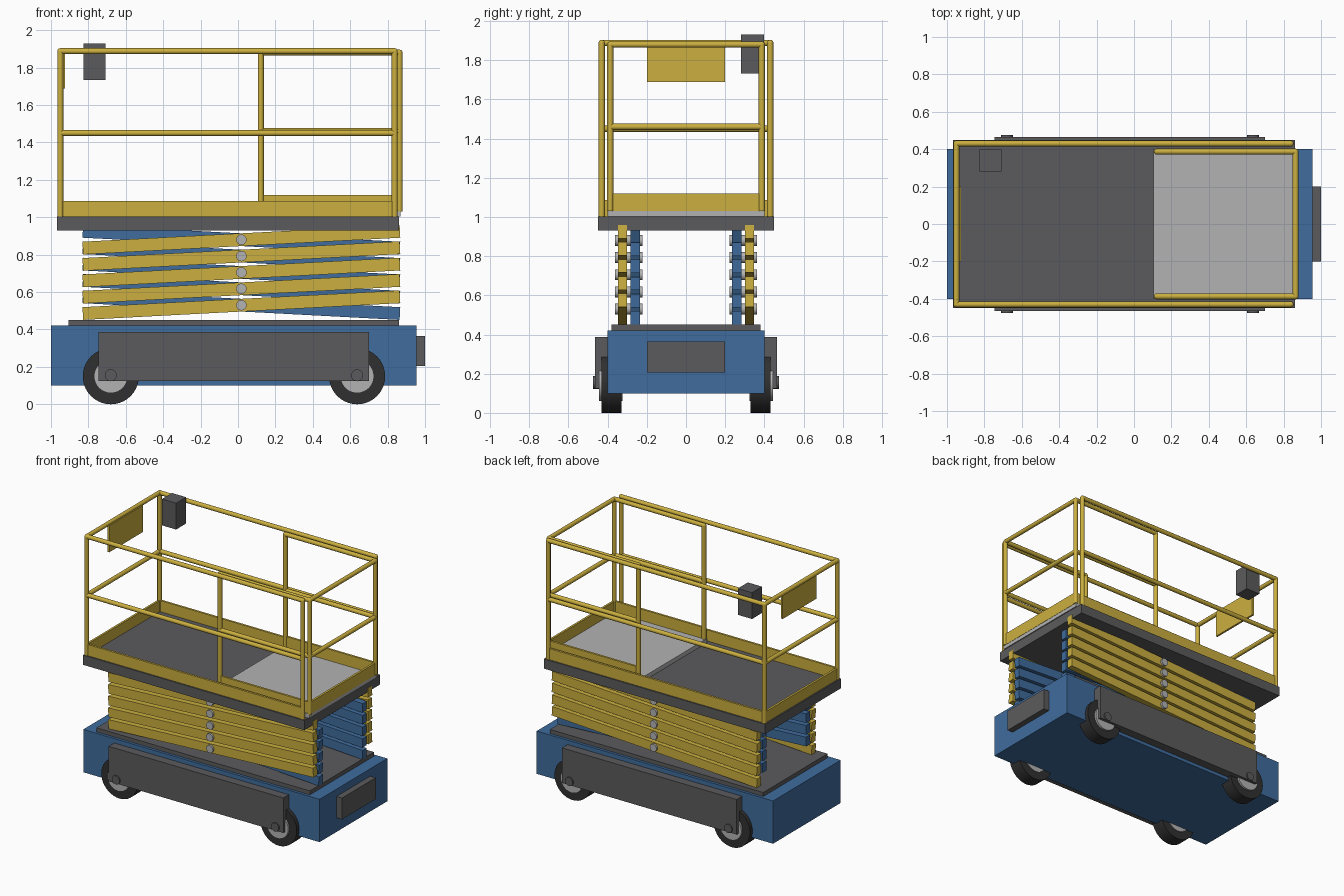
import bpy, bmesh, math
from mathutils import Matrix, Vector

if "Cube" in bpy.data.objects:
    bpy.data.objects.remove(bpy.data.objects["Cube"])


def material(name, rgb):
    m = bpy.data.materials.new(name)
    m.diffuse_color = (*rgb, 1)
    m.use_nodes = True
    m.node_tree.nodes["Principled BSDF"].inputs["Base Color"].default_value = m.diffuse_color
    return m


YELLOW = material("yellow_paint", (0.60, 0.43, 0.05))
BLUE = material("blue_paint", (0.05, 0.15, 0.34))
DARK = material("dark_grey", (0.105, 0.105, 0.11))
RUBBER = material("rubber", (0.03, 0.03, 0.03))
LIGHT = material("light_grey", (0.45, 0.45, 0.45))


def finish(name, bm, mat, smooth=False):
    mesh = bpy.data.meshes.new(name)
    bm.normal_update()
    bm.to_mesh(mesh)
    bm.free()
    if smooth:
        mesh.shade_smooth()
        mesh.set_sharp_from_angle(angle=math.radians(35))
    mesh.materials.append(mat)
    ob = bpy.data.objects.new(name, mesh)
    bpy.context.collection.objects.link(ob)
    return ob


def add_box(bm, x, y, z, tilt=0.0):
    """Box from (min, max) ranges, optionally tilted about y."""
    lo, hi = Vector((x[0], y[0], z[0])), Vector((x[1], y[1], z[1]))
    m = (Matrix.Translation((lo + hi) / 2) @ Matrix.Rotation(tilt, 4, 'Y')
         @ Matrix.Diagonal((*(hi - lo), 1)))
    bmesh.ops.create_cube(bm, size=1, matrix=m)


def box(name, x, y, z, mat):
    bm = bmesh.new()
    add_box(bm, x, y, z)
    return finish(name, bm, mat)


def add_rod(bm, a, b, r, sides=12):
    a, b = Vector(a), Vector(b)
    d = b - a
    m = Matrix.Translation((a + b) / 2) @ d.to_track_quat('Z', 'Y').to_matrix().to_4x4()
    bmesh.ops.create_cone(bm, cap_ends=True, segments=sides, radius1=r, radius2=r,
                          depth=d.length, matrix=m)


def rod(name, a, b, r, mat, sides=32):
    bm = bmesh.new()
    add_rod(bm, a, b, r, sides)
    return finish(name, bm, mat, True)


def railing(name, path, foot, mid, top, r=0.016):
    """Posts at every path point, joined by a middle and a top rail."""
    bm = bmesh.new()
    for x, y in path:
        add_rod(bm, (x, y, foot), (x, y, top), r)
        bmesh.ops.create_uvsphere(bm, u_segments=12, v_segments=8, radius=r,
                                  matrix=Matrix.Translation((x, y, top)))
    for (x0, y0), (x1, y1) in zip(path, path[1:]):
        for z in (mid, top):
            add_rod(bm, (x0, y0, z), (x1, y1, z), r)
    return finish(name, bm, YELLOW, True)


def toe_board(name, x0, x1, y, z, end_x):
    """Two side boards and one end board."""
    bm = bmesh.new()
    for s in (-1, 1):
        add_box(bm, (x0, x1), (s * y - 0.008, s * y + 0.008), z)
    add_box(bm, (end_x - 0.008, end_x + 0.008), (-y, y), z)
    return finish(name, bm, YELLOW)


# Chassis
box("chassis", (-1, 0.955), (-0.4, 0.4), (0.10, 0.42), BLUE)
box("chassis_top_plate", (-0.905, 0.86), (-0.38, 0.38), (0.42, 0.45), DARK)
box("entry_step", (0.955, 1.0), (-0.2, 0.2), (0.205, 0.365), DARK)

# Side trays and wheels
for s, side in ((-1, "front"), (1, "back")):
    box(side + "_side_tray", (-0.745, 0.70), sorted((s * 0.40, s * 0.465)), (0.125, 0.387), DARK)
    for x, end in ((-0.68, "left"), (0.637, "right")):
        tag = f"{side}_{end}_"
        z = 0.15
        rod(tag + "tyre", (x, s * 0.33, z), (x, s * 0.43, z), 0.15, RUBBER, 40)
        rod(tag + "hub", (x, s * 0.325, z), (x, s * 0.445, z), 0.09, LIGHT)
        rod(tag + "axle_cap", (x, s * 0.44, z + 0.005), (x, s * 0.475, z + 0.005), 0.032, DARK, 20)

# Scissor stack: outer arms, inner arms and centre pins
levels, pitch, first, cx = 5, 0.0875, 0.53, 0.018
tilt = math.atan2(pitch, 1.66)
for s, side in ((-1, "front"), (1, "back")):
    outer, inner, pins = bmesh.new(), bmesh.new(), bmesh.new()
    for i in range(levels):
        z = first + i * pitch
        xr, zr = (cx - 0.849, cx + 0.849), (z - 0.034, z + 0.034)
        add_box(outer, xr, sorted((s * 0.30, s * 0.348)), zr, -tilt)
        add_box(inner, xr, sorted((s * 0.234, s * 0.282)), zr, tilt)
        add_rod(pins, (cx, s * 0.222, z), (cx, s * 0.363, z), 0.028, 20)
    finish(side + "_outer_scissor_arms", outer, YELLOW)
    finish(side + "_inner_scissor_arms", inner, BLUE)
    finish(side + "_scissor_pins", pins, LIGHT, True)

# Platform decks
box("main_deck", (-0.968, 0.862), (-0.448, 0.448), (0.93, 1.003), DARK)
box("extension_deck", (0.105, 0.87), (-0.4, 0.4), (1.003, 1.035), LIGHT)

# Guard rails and toe boards
railing("main_guard_rail", [(0.838, -0.43), (-0.95, -0.43), (-0.95, 0.43), (0.838, 0.43)],
        1.0, 1.45, 1.888)
railing("extension_guard_rail", [(0.122, -0.387), (0.864, -0.387), (0.864, 0.387), (0.122, 0.387)],
        1.03, 1.46, 1.88)
toe_board("main_toe_board", -0.95, 0.838, 0.43, (1.0, 1.086), -0.95)
toe_board("extension_toe_board", 0.122, 0.864, 0.387, (1.03, 1.12), 0.864)

# Control box and blank sign plate
box("control_box", (-0.825, -0.708), (0.28, 0.398), (1.733, 1.93), DARK)
box("sign_plate", (-0.94, -0.925), (-0.2, 0.2), (1.688, 1.888), YELLOW)
